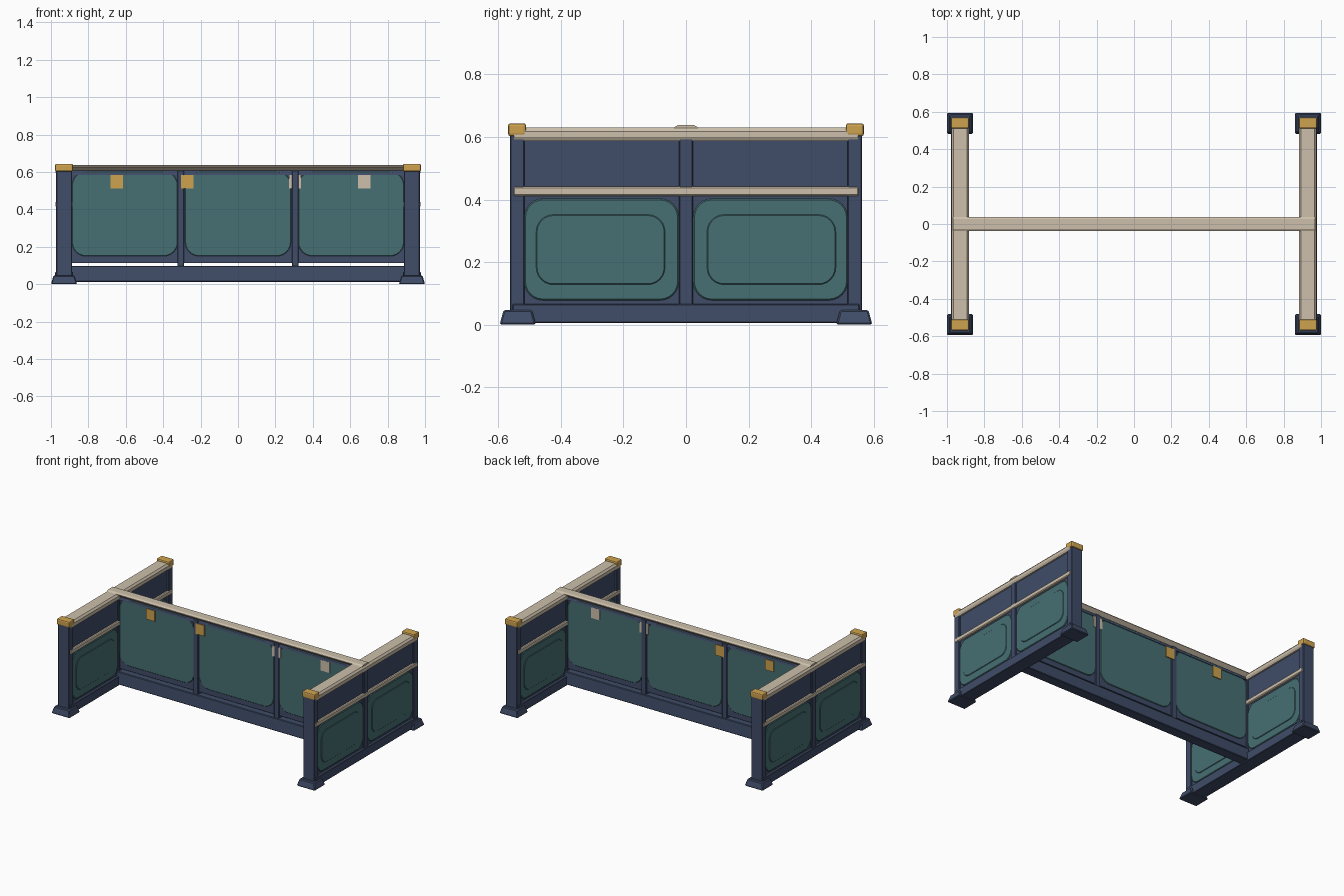
import bpy, bmesh, math

if "Cube" in bpy.data.objects:
    bpy.data.objects.remove(bpy.data.objects["Cube"])


def material(name, rgb):
    m = bpy.data.materials.new(name)
    m.diffuse_color = (*rgb, 1)
    m.use_nodes = True
    m.node_tree.nodes["Principled BSDF"].inputs["Base Color"].default_value = m.diffuse_color
    return m


NAVY = material("navy frame", (0.050, 0.072, 0.135))
TEAL = material("teal panel", (0.063, 0.160, 0.172))
TAN = material("cream rail", (0.610, 0.525, 0.405))
GOLD = material("gold", (0.620, 0.365, 0.080))


def finish(bm, name, mat, bevel=0.0, segments=1):
    bmesh.ops.recalc_face_normals(bm, faces=bm.faces)
    me = bpy.data.meshes.new(name)
    bm.to_mesh(me)
    bm.free()
    me.materials.append(mat)
    ob = bpy.data.objects.new(name, me)
    bpy.context.collection.objects.link(ob)
    if bevel:
        b = ob.modifiers.new("bevel", 'BEVEL')
        b.width = bevel
        b.segments = segments
        b.limit_method = 'ANGLE'
        b.angle_limit = math.radians(40)
    return ob


def box(name, x, y, z, mat, bevel=0.0, segments=1, top=(1, 1)):
    """Box from ranges; top scales the upper face about its centre."""
    bm = bmesh.new()
    bmesh.ops.create_cube(bm, size=1)
    cx, cy = sum(x) / 2, sum(y) / 2
    for v in bm.verts:
        sx, sy = top if v.co.z > 0 else (1, 1)
        v.co = (cx + v.co.x * (x[1] - x[0]) * sx,
                cy + v.co.y * (y[1] - y[0]) * sy,
                z[1] if v.co.z > 0 else z[0])
    return finish(bm, name, mat, bevel, segments)


def prism(name, pts, axis, lo, hi, mat, bevel=0.0):
    """Extrude a 2D outline (horizontal, z) along the x or y axis."""
    bm = bmesh.new()
    def put(u, w, t):
        return (t, u, w) if axis == 'x' else (u, t, w)
    f = bm.faces.new([bm.verts.new(put(u, w, lo)) for u, w in pts])
    ext = bmesh.ops.extrude_face_region(bm, geom=[f])
    vec = (hi - lo, 0, 0) if axis == 'x' else (0, hi - lo, 0)
    bmesh.ops.translate(bm, vec=vec,
                        verts=[g for g in ext['geom'] if isinstance(g, bmesh.types.BMVert)])
    return finish(bm, name, mat, bevel)


def rounded(u, w, r, n=6):
    pts = []
    corners = ((u[1] - r, w[1] - r), (u[0] + r, w[1] - r),
               (u[0] + r, w[0] + r), (u[1] - r, w[0] + r))
    for q, (a, b) in enumerate(corners):
        for i in range(n + 1):
            t = math.pi / 2 * (q + i / n)
            pts.append((a + r * math.cos(t), b + r * math.sin(t)))
    return pts


def around(c, h):
    return (c - h, c + h)


# End frames, one on each side
for side, s in (("left", -1), ("right", 1)):
    c = 0.93 * s
    box(f"{side}_end_bottom_rail", around(c, 0.048), (-0.555, 0.555), (0.005, 0.066), NAVY, 0.003)
    box(f"{side}_end_backing", around(c, 0.030), (-0.53, 0.53), (0.05, 0.60), NAVY)
    box(f"{side}_end_middle_post", around(c, 0.042), (-0.022, 0.022), (0.05, 0.60), NAVY, 0.003)
    # Cream mid rail and chamfered top rail
    box(f"{side}_end_mid_rail", around(c, 0.046), (-0.553, 0.553), (0.411, 0.442), TAN, 0.005)
    prof = [(c - 0.040, 0.588), (c + 0.040, 0.588), (c + 0.047, 0.600), (c + 0.047, 0.618),
            (c + 0.036, 0.631), (c - 0.036, 0.631), (c - 0.047, 0.618), (c - 0.047, 0.600)]
    prism(f"{side}_end_top_rail", prof, 'y', -0.55, 0.55, TAN)
    for place, t in (("front", -1), ("back", 1)):
        # Corner post, foot and gold cap
        box(f"{side}_{place}_post", around(c, 0.042), around(0.54 * t, 0.023), (0.03, 0.61), NAVY, 0.003)
        box(f"{side}_{place}_foot", around(c, 0.07), around(0.538 * t, 0.058), (0, 0.047), NAVY,
            0.005, 1, (0.8, 0.78))
        box(f"{side}_{place}_cap", around(c, 0.048), around(0.54 * t, 0.029), (0.603, 0.644), GOLD, 0.008, 2)
        # Teal lower panel with raised centre, on both faces
        outer = rounded(around(0.27 * t, 0.247), (0.078, 0.403), 0.06)
        inner = rounded(around(0.273 * t, 0.206), (0.128, 0.352), 0.055)
        prism(f"{side}_{place}_end_panel", outer, 'x', c - 0.036, c + 0.036, TEAL, 0.004)
        prism(f"{side}_{place}_end_panel_centre", inner, 'x', c - 0.040, c + 0.040, TEAL, 0.003)

# Centre partition: bottom beam, backing, mullions
box("centre_bottom_beam", (-0.90, 0.90), (-0.036, 0.036), (0.013, 0.098), NAVY, 0.004, 1, (1, 0.8))
box("centre_backing", (-0.91, 0.91), (-0.012, 0.012), (0.114, 0.608), NAVY)
for i, x in enumerate((-0.306, 0.306)):
    box(f"centre_mullion_{i + 1}", around(x, 0.018), (-0.022, 0.022), (0.09, 0.608), NAVY, 0.003)

# Three rounded teal panels, showing on both faces
for i, x in enumerate((-0.605, 0, 0.605)):
    prism(f"centre_panel_{i + 1}", rounded(around(x, 0.283), (0.150, 0.603), 0.075),
          'y', -0.017, 0.017, TEAL, 0.003)

# Small tags near the top edge
for i, (x, mat, h) in enumerate(((-0.648, GOLD, 0.024), (-0.272, GOLD, 0.025),
                                 (0.305, TAN, 0.0205), (0.675, TAN, 0.0205))):
    box(f"tag_{i + 1}", around(x, 0.033), (-h, h), (0.512, 0.585), mat)

# Centre top rail with a flared section, and its navy seat
rail = [(-0.013, 0.606), (0.013, 0.606), (0.038, 0.627), (0.038, 0.631),
        (0.026, 0.638), (-0.026, 0.638), (-0.038, 0.631), (-0.038, 0.627)]
prism("centre_top_rail", rail, 'x', -0.968, 0.968, TAN)
prism("centre_rail_seat", [(-0.02, 0.585), (0.02, 0.585), (0.012, 0.614), (-0.012, 0.614)],
      'x', -0.970, 0.970, NAVY)
